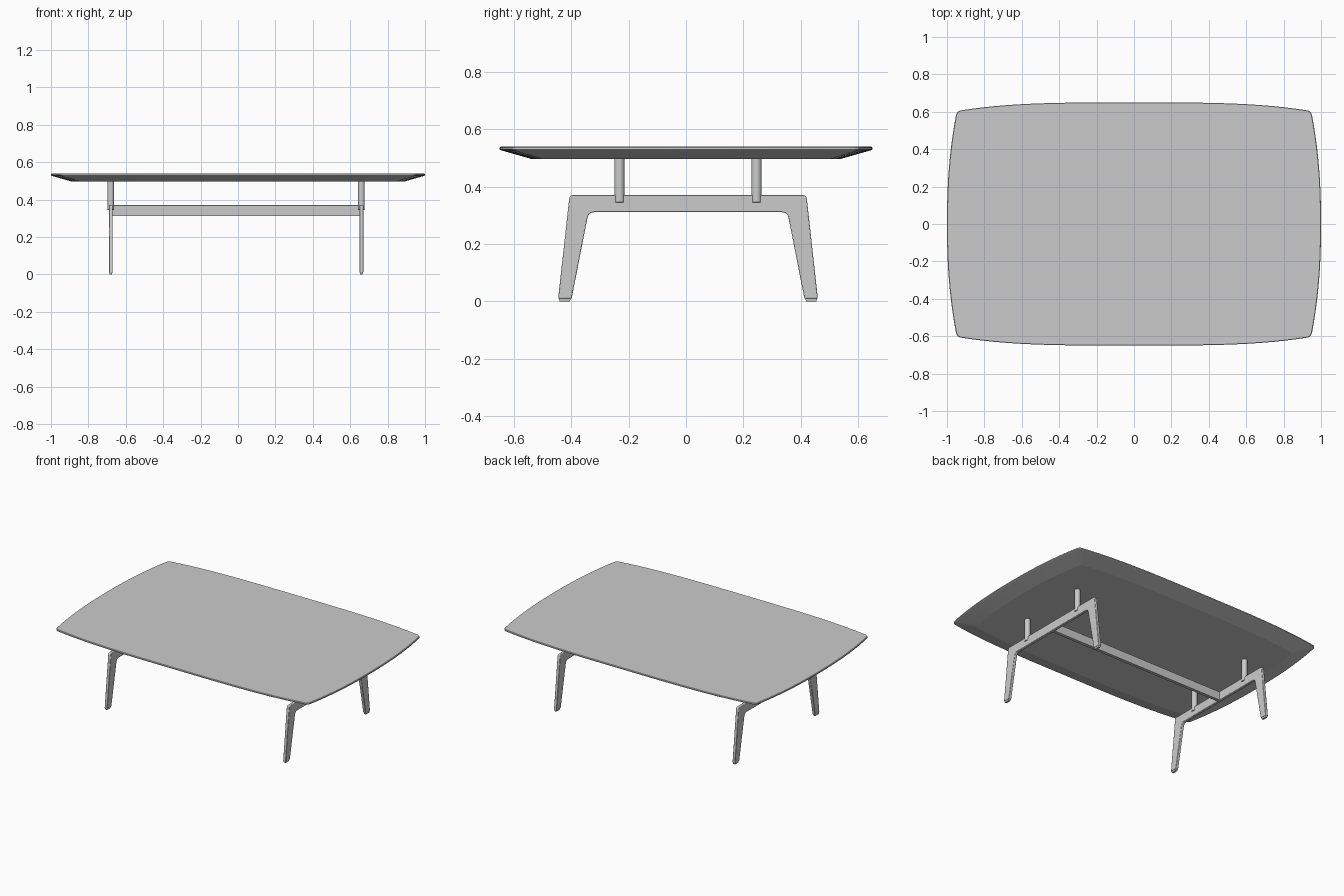
import bpy, bmesh
from mathutils import Vector

if "Cube" in bpy.data.objects:
    bpy.data.objects.remove(bpy.data.objects["Cube"])

CX, CY = -0.01, 0.007      # the base sits slightly off centre
LEG_X = 0.67


def finish(name, bm, bevel=0.0, angle=0.6):
    bmesh.ops.recalc_face_normals(bm, faces=bm.faces)
    me = bpy.data.meshes.new(name)
    bm.to_mesh(me)
    bm.free()
    ob = bpy.data.objects.new(name, me)
    bpy.context.collection.objects.link(ob)
    if bevel:
        m = ob.modifiers.new("edge_bevel", 'BEVEL')
        m.width, m.segments, m.limit_method = bevel, 2, 'ANGLE'
        m.angle_limit = 0.7
    bpy.ops.object.select_all(action='DESELECT')
    bpy.context.view_layer.objects.active = ob
    ob.select_set(True)
    bpy.ops.object.shade_smooth_by_angle(angle=angle)
    return ob


def bez(a, b, c, n):
    return [a.lerp(b, i / n).lerp(b.lerp(c, i / n), i / n) for i in range(n + 1)]


def rounded(points):
    """Polygon of (u, v, corner_radius) with softened corners."""
    out = []
    for i, (u, v, r) in enumerate(points):
        p = Vector((u, v))
        a, b = Vector(points[i - 1][:2]), Vector(points[(i + 1) % len(points)][:2])
        if r:
            out += bez(p + (a - p).normalized() * r, p, p + (b - p).normalized() * r, 5)
        else:
            out.append(p)
    return out


def box(name, lo, hi, bevel=0.0, bottom=1.0):
    bm = bmesh.new()
    bmesh.ops.create_cube(bm, size=1)
    lo, hi = Vector(lo), Vector(hi)
    for v in bm.verts:
        k = bottom if v.co.z < 0 else 1
        v.co = Vector((v.co.x * k, v.co.y * k, v.co.z)) * (hi - lo) + (lo + hi) / 2
    return finish(name, bm, bevel)


# Tabletop: bowed rounded rectangle, thin rim, underside tapering inwards
def outline():
    side = [Vector((1 - 0.052 * (y / 0.6) ** 2.3, y))
            for y in [0.58 * i / 12 for i in range(13)]]
    end = [Vector((x, 0.65 - 0.045 * (x / 0.94) ** 3.5))
           for x in [0.92 * (1 - i / 16) for i in range(17)]]
    q = side[:-1] + bez(side[-1], Vector((0.947, 0.606)), end[0], 6) + end[1:]
    half = q + [Vector((-p.x, p.y)) for p in q[-2::-1]]
    return half + [Vector((p.x, -p.y)) for p in half[-2:0:-1]]


bm = bmesh.new()
rings = []
for sx, sy, z in ((0.997, 0.996, 0.54), (1, 1, 0.537), (1, 1, 0.53),
                  (0.995, 0.992, 0.527), (0.89, 0.83, 0.497)):
    rings.append([bm.verts.new((p.x * sx, p.y * sy, z)) for p in outline()])
for a, b in zip(rings, rings[1:]):
    for i in range(len(a)):
        bm.faces.new((a[i - 1], a[i], b[i], b[i - 1]))
bm.faces.new(rings[0])
bm.faces.new(rings[-1])
finish("tabletop", bm, angle=0.2)

# Leg frames: half profile in y/z mirrored into one bridge shape
half = [(0.453, 0.01, 0), (0.413, 0.372, 0.014), (0.347, 0.311, 0.02), (0.406, 0.01, 0)]
profile = ([half[0], half[1]] + [(-u, v, r) for u, v, r in (half[1], half[0])]
           + [(-u, v, r) for u, v, r in (half[3], half[2])] + [half[2], half[3]])
for side, s in (("left", -1), ("right", 1)):
    x = CX + s * LEG_X
    bm = bmesh.new()
    f = bm.faces.new([bm.verts.new((x - 0.01, p.x + CY, p.y)) for p in rounded(profile)])
    ext = bmesh.ops.extrude_face_region(bm, geom=[f])
    bmesh.ops.translate(bm, vec=(0.02, 0, 0),
                        verts=[v for v in ext["geom"] if isinstance(v, bmesh.types.BMVert)])
    finish(side + "_leg_frame", bm, 0.003)

    for pos, t in (("front", -1), ("back", 1)):
        # Foot pad under each leg
        y = CY + t * 0.43
        box(f"{side}_{pos}_foot", (x - 0.008, y - 0.021, 0), (x + 0.008, y + 0.021, 0.012),
            bottom=0.85)
        # Round post carrying the top
        bm = bmesh.new()
        bmesh.ops.create_cone(bm, cap_ends=True, segments=32, radius1=0.0175,
                              radius2=0.0175, depth=0.155)
        bmesh.ops.translate(bm, vec=(x, CY + t * 0.239, 0.4225), verts=bm.verts)
        finish(f"{side}_{pos}_post", bm, 0.002)

# Long stretcher between the two frames
box("stretcher", (CX - LEG_X, CY - 0.011, 0.312), (CX + LEG_X, CY + 0.011, 0.371), 0.002)
